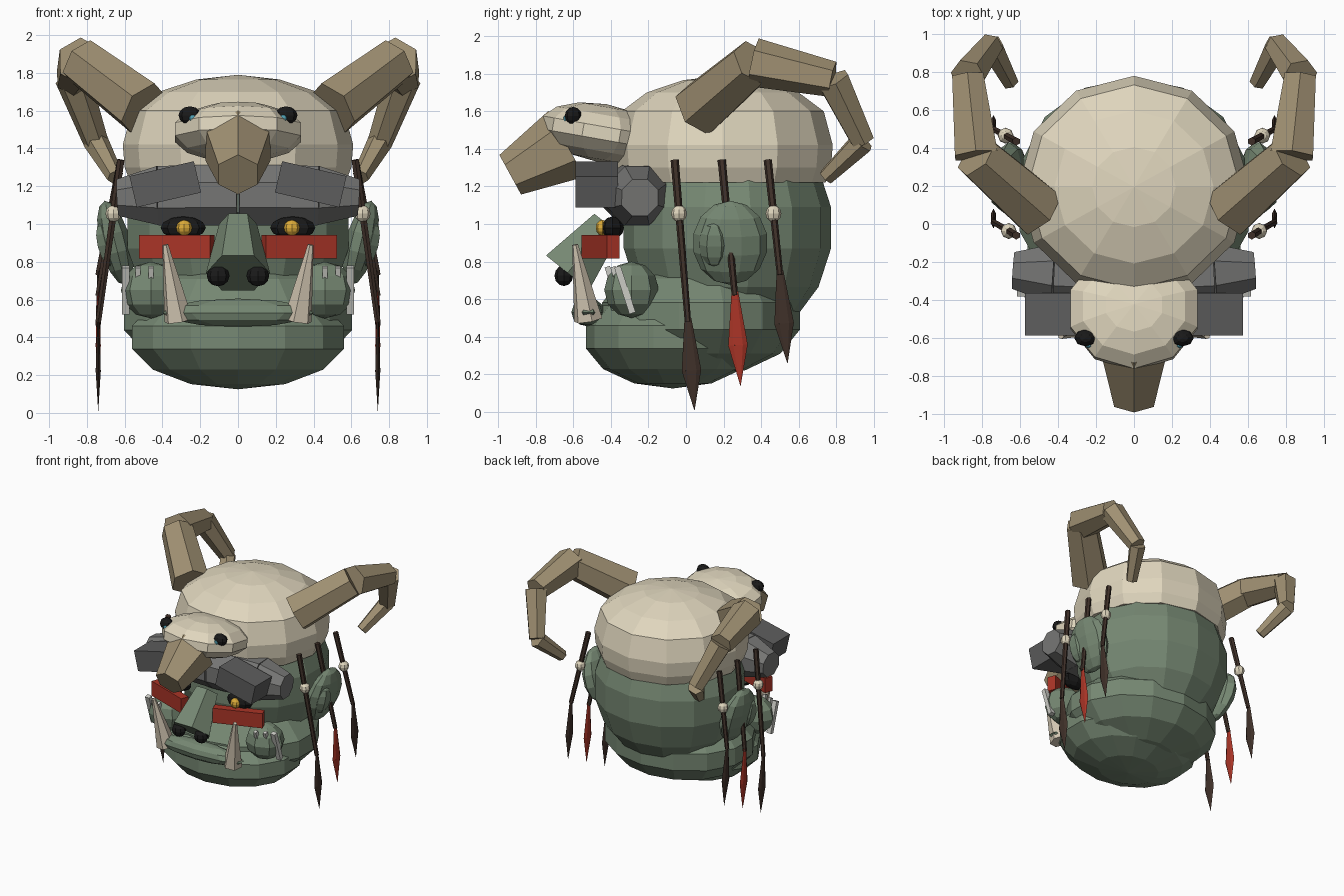
import bpy, bmesh
from math import radians
from mathutils import Vector, Matrix, Euler

if "Cube" in bpy.data.objects:
    bpy.data.objects.remove(bpy.data.objects["Cube"])

COLORS = {
    "green": (.18, .245, .17), "bone": (.74, .67, .51), "horn": (.35, .28, .17),
    "red": (.40, .035, .02), "brown": (.05, .03, .022), "black": (.01, .01, .01),
    "yellow": (.70, .40, .04), "grey": (.18, .18, .175), "iron": (.11, .11, .11),
    "teal": (.08, .35, .45), "tusk": (.64, .56, .44), "paint": (.60, .60, .56),
}
MATS = {}
for key, rgb in COLORS.items():
    MATS[key] = bpy.data.materials.new(key)
    MATS[key].diffuse_color = (*rgb, 1)


def finish(name, bm, color, mirror=False):
    bmesh.ops.recalc_face_normals(bm, faces=bm.faces)
    me = bpy.data.meshes.new(name)
    bm.to_mesh(me)
    bm.free()
    me.materials.append(MATS[color])
    ob = bpy.data.objects.new(name, me)
    bpy.context.collection.objects.link(ob)
    if mirror:
        mod = ob.modifiers.new("mirror", 'MIRROR')
        mod.use_mirror_merge = False
    return ob


def placed(loc, size, rot=(0, 0, 0)):
    e = Euler([radians(a) for a in rot]).to_matrix().to_4x4()
    return Matrix.Translation(loc) @ e @ Matrix.Diagonal((*size, 1))


def blob(name, color, loc, radii, rot=(0, 0, 0), seg=8, rings=6, mirror=False):
    bm = bmesh.new()
    bmesh.ops.create_uvsphere(bm, u_segments=seg, v_segments=rings, radius=1,
                              matrix=placed(loc, radii, rot))
    return finish(name, bm, color, mirror)


def box(name, color, loc, size, rot=(0, 0, 0), mirror=False):
    bm = bmesh.new()
    bmesh.ops.create_cube(bm, size=1, matrix=placed(loc, size, rot))
    return finish(name, bm, color, mirror)


def limb(name, color, path, sides=6, spin=0, flat=1, mirror=False):
    """Separate tapered segments along a path of (x, y, z, radius)."""
    bm = bmesh.new()
    for a, b in zip(path, path[1:]):
        pa, pb = Vector(a[:3]), Vector(b[:3])
        d = pb - pa
        m = (Matrix.Translation((pa + pb) / 2) @ d.to_track_quat('Z', 'Y').to_matrix().to_4x4()
             @ Matrix.Diagonal((flat, 1, 1, 1)) @ Matrix.Rotation(radians(spin), 4, 'Z'))
        bmesh.ops.create_cone(bm, cap_ends=True, segments=sides, radius1=a[3],
                              radius2=b[3], depth=d.length, matrix=m)
    return finish(name, bm, color, mirror)


# Head masses
blob("cranium", "green", (0, .22, .98), (.61, .56, .63), seg=14, rings=9)
blob("jaw", "green", (0, -.07, .40), (.59, .475, .275), seg=14, rings=7)
blob("lower_head", "green", (0, .08, .51), (.635, .54, .32), seg=14, rings=7)
blob("lower_lip", "green", (0, -.52, .53), (.42, .09, .075), seg=10)
blob("cheek", "green", (.46, -.29, .65), (.16, .145, .15), seg=8, mirror=True)

# Ears
blob("ear", "green", (.65, .235, .90), (.085, .2, .23), (0, 14, 0), seg=10, rings=7, mirror=True)
blob("inner_ear", "green", (.70, .15, .89), (.05, .08, .12), (0, 14, 0), seg=6, mirror=True)

# Nose and nostrils
limb("nose", "green", [(0, -.42, 1.0, .10), (0, -.63, .74, .17)], spin=30)
blob("nostril", "black", (.105, -.65, .725), (.06, .05, .055), mirror=True)

# Eyes and face paint
blob("eye_socket", "black", (.29, -.39, .98), (.12, .06, .06), mirror=True)
blob("eye", "yellow", (.285, -.445, .98), (.042, .035, .042), mirror=True)
box("face_paint", "red", (.325, -.455, .88), (.40, .07, .125), (0, 0, 20), mirror=True)
box("cheek_stripe_back", "paint", (.595, -.325, .65), (.04, .035, .26), (18, 0, 0), mirror=True)
for x, y in ((.46, -.405), (.53, -.375)):
    box("cheek_stripe_front", "paint", (x, y, .73), (.025, .03, .09), (18, 0, 0), mirror=True)

# Tusks
limb("tusk", "tusk", [(.315, -.52, .49, .078), (.385, -.59, .89, .016)], mirror=True)

# Brow and plates
limb("brow", "grey", [(0, -.28, 1.155, .175), (.42, -.26, 1.15, .17), (.635, -.245, 1.14, .105)],
     sides=8, spin=22.5, mirror=True)
box("brow_plate", "iron", (.385, -.475, 1.21), (.35, .225, .17), (0, 13, 0), mirror=True)

# Bone cap: lathed profile
bm = bmesh.new()
profile = [(0, 1.22), (.57, 1.22), (.60, 1.30), (.61, 1.42), (.56, 1.60), (.42, 1.70), (.22, 1.765), (0, 1.79)]
vs = [bm.verts.new((0, r, z)) for r, z in profile]
es = [bm.edges.new(p) for p in zip(vs, vs[1:])]
bmesh.ops.spin(bm, geom=vs + es, cent=(0, 0, 0), axis=(0, 0, 1), angle=radians(360), steps=12)
bmesh.ops.remove_doubles(bm, verts=bm.verts, dist=.001)
bmesh.ops.transform(bm, matrix=placed((0, .195, 0), (1, .96, 1)), verts=bm.verts)
finish("bone_cap", bm, "bone")

# Bird skull on the cap
blob("bird_skull", "bone", (0, -.45, 1.485), (.36, .33, .155), (-10, 0, 0), seg=10, rings=7)
limb("beak", "horn", [(0, -.636, 1.426, .20), (0, -.935, 1.262, .12)])
blob("skull_socket", "black", (.255, -.60, 1.575), (.06, .045, .048), mirror=True)
blob("skull_glow", "teal", (.24, -.64, 1.56), (.02, .013, .018), mirror=True)

# Horns
limb("horn", "horn", [(.50, .07, 1.61, .155), (.83, .36, 1.86, .13), (.875, .78, 1.77, .095),
                      (.755, .94, 1.44, .068), (.65, .745, 1.25, .045)], mirror=True)

# Hanging cords with beads and feathers: top y, joint (y, z), tip (y, z)
cords = [("brown", -.06, (.01, .48), (.045, .01), True),
         ("red", .19, (.26, .62), (.29, .14), False),
         ("brown", .435, (.50, .73), (.54, .26), True)]
for color, y0, (y1, z1), (y2, z2), bead in cords:
    limb("cord", "brown", [(.62, y0, 1.34, .022), (.74, y1, z1, .017)], mirror=True)
    ym, zm = y1 + (y2 - y1) * .55, z1 + (z2 - z1) * .55
    limb("feather", color, [(.74, y1, z1 + .02, .018), (.74, ym, zm, .052), (.74, y2, z2, .001)],
         flat=.3, mirror=True)
    if bead:
        t = (1.34 - 1.055) / (1.34 - z1)
        blob("bead", "bone", (.62 + .12 * t, y0 + (y1 - y0) * t, 1.055), (.042, .042, .045), mirror=True)

for m in bpy.data.materials:
    if m.users and not m.is_grease_pencil:
        m.use_nodes = True
        m.node_tree.nodes["Principled BSDF"].inputs["Base Color"].default_value = m.diffuse_color
